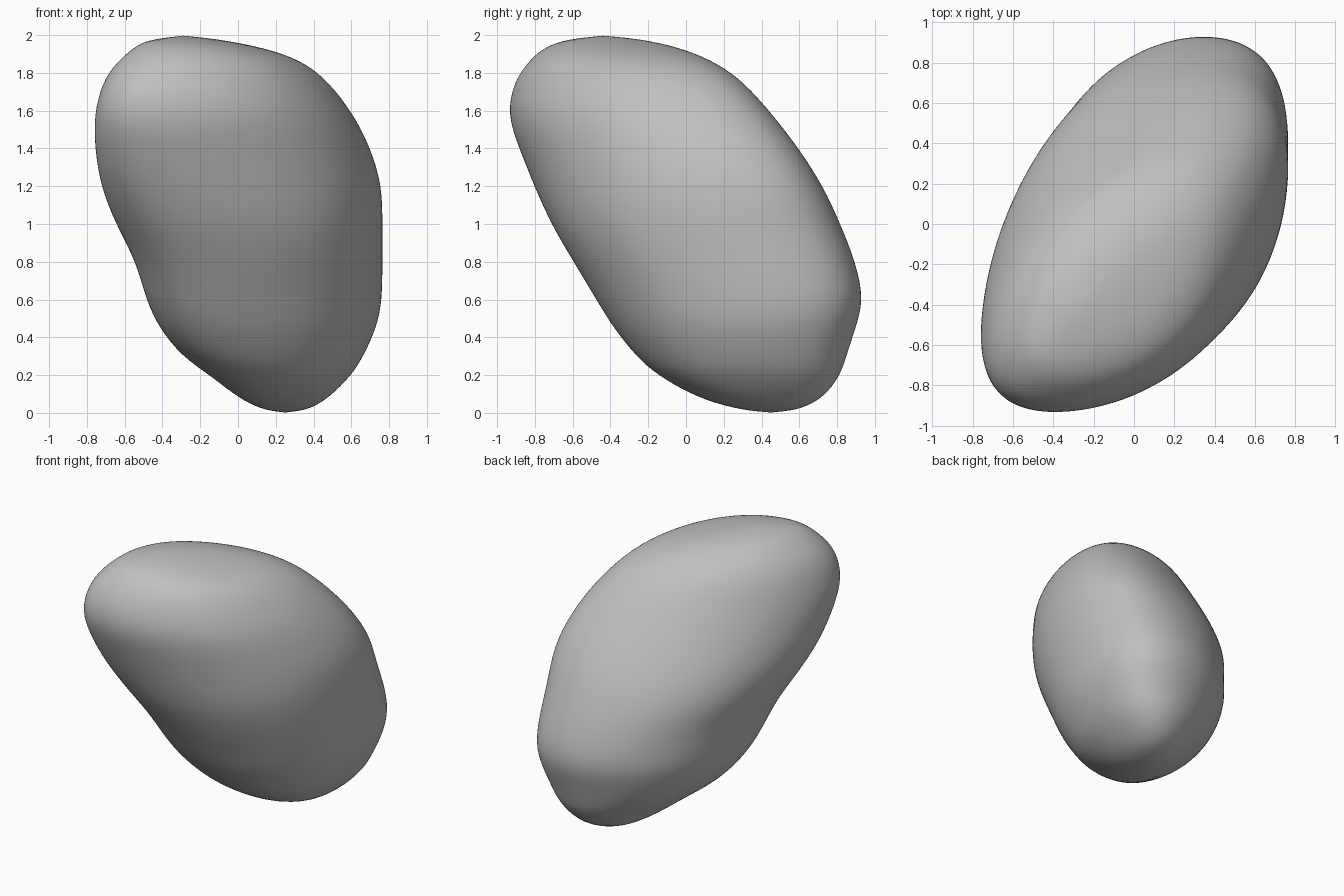
import bpy
import bmesh
from math import acos, cos, pi

# Remove the default cube only
default_cube = bpy.data.objects.get("Cube")
if default_cube:
    bpy.data.objects.remove(default_cube, do_unlink=True)

SEGMENTS = 40
BULGE = .045  # extra fullness of the front left side
SQUARENESS = .06  # extra fullness between the four sides

# Horizontal slices: height, x min, x max, y min, y max, diagonal lean
SLICES = [
    (.02, .12, .38, .27, .61, .3),
    (.08, .0, .48, .06, .73, .3),
    (.2, -.15, .6, -.15, .82, .3),
    (.3, -.3, .66, -.26, .85, .31),
    (.45, -.42, .73, -.38, .9, .32),
    (.6, -.49, .76, -.47, .945, .33),
    (.8, -.54, .76, -.59, .9, .33),
    (1, -.65, .76, -.71, .82, .34),
    (1.2, -.73, .76, -.8, .73, .41),
    (1.4, -.76, .7, -.88, .6, .46),
    (1.58, -.765, .61, -.945, .46, .48),
    (1.75, -.72, .48, -.91, .31, .48),
    (1.85, -.65, .36, -.84, .17, .46),
    (1.92, -.57, .19, -.77, .01, .45),
    (1.97, -.5, -.05, -.67, -.18, .45),
]


def make_material(name, colour):
    """One flat colour, shown in the viewport and in a render."""
    material = bpy.data.materials.new(name)
    material.use_nodes = True
    material.diffuse_color = colour
    shader = material.node_tree.nodes["Principled BSDF"]
    shader.inputs["Base Color"].default_value = colour
    shader.inputs["Roughness"].default_value = 0.9
    return material


def full_cos(angle):
    """Cosine with fuller shoulders and the same peaks."""
    value = cos(angle)
    return value * (1 + SQUARENESS * (1 - value * value))


def add_slice(mesh, height, x_min, x_max, y_min, y_max, lean):
    """Leaning oval that touches its bounding box, fuller at one corner."""
    centre_x, centre_y = (x_min + x_max) / 2, (y_min + y_max) / 2
    radius_x, radius_y = (x_max - x_min) / 2, (y_max - y_min) / 2
    phase = acos(lean)
    ring = []
    for step in range(SEGMENTS):
        angle = 2 * pi * step / SEGMENTS
        swell = BULGE * max(0, cos(angle - phase / 2 + pi / 2)) ** 3
        ring.append(mesh.verts.new((
            centre_x + radius_x * (full_cos(angle) + swell),
            centre_y + radius_y * (full_cos(angle - phase) - swell),
            height,
        )))
    return ring


def close_end(mesh, ring, tip):
    """Fan of triangles from a ring to its tip."""
    pole = mesh.verts.new(tip)
    for step in range(SEGMENTS):
        mesh.faces.new((ring[step], ring[(step + 1) % SEGMENTS], pole))


# Rock body: slices bridged into one closed skin
mesh = bmesh.new()
rings = [add_slice(mesh, *values) for values in SLICES]
for lower, upper in zip(rings, rings[1:]):
    for step in range(SEGMENTS):
        after = (step + 1) % SEGMENTS
        mesh.faces.new((lower[step], lower[after], upper[after], upper[step]))
close_end(mesh, rings[0], (.25, .45, 0))
close_end(mesh, rings[-1], (-.29, -.44, 2))
bmesh.ops.recalc_face_normals(mesh, faces=mesh.faces)

body_data = bpy.data.meshes.new("rock_body")
mesh.to_mesh(body_data)
mesh.free()
rock_body = bpy.data.objects.new("rock_body", body_data)
bpy.context.collection.objects.link(rock_body)
body_data.materials.append(make_material("stone_grey", (.52, .52, .52, 1)))

# Even out the skin and shade it smooth
smoothing = rock_body.modifiers.new("even_skin", "SUBSURF")
smoothing.levels = smoothing.render_levels = 2
for face in body_data.polygons:
    face.use_smooth = True
